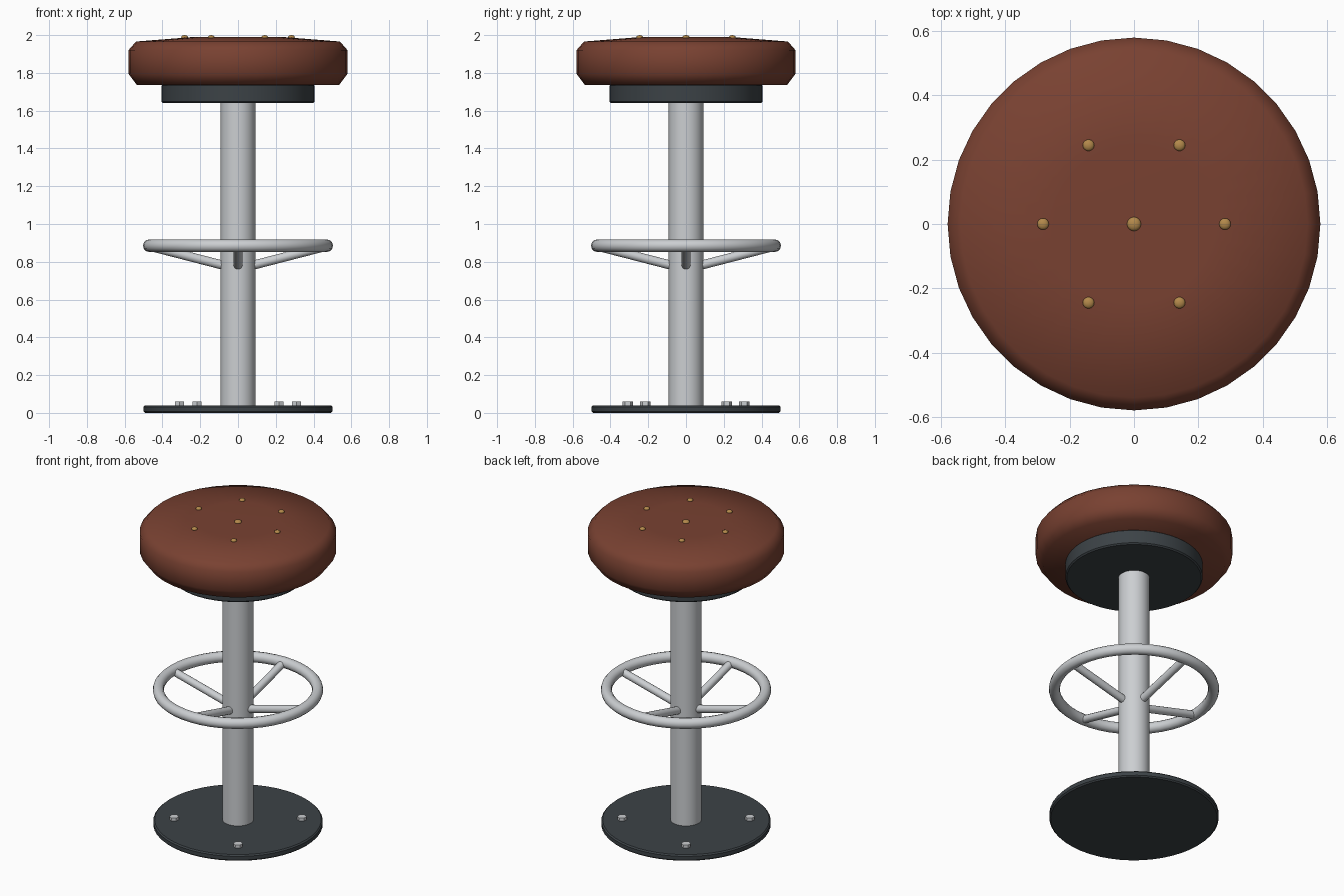
import bpy, bmesh
from math import pi, cos, sin, radians
from mathutils import Vector

cube = bpy.data.objects.get("Cube")
if cube:
    bpy.data.objects.remove(cube, do_unlink=True)


def material(name, rgb):
    m = bpy.data.materials.new(name)
    m.use_nodes = True
    m.diffuse_color = (*rgb, 1)
    m.node_tree.nodes["Principled BSDF"].inputs["Base Color"].default_value = (*rgb, 1)
    return m


leather = material("brown leather", (0.19, 0.053, 0.031))
dark = material("dark metal", (0.045, 0.055, 0.062))
steel = material("polished steel", (0.6, 0.62, 0.64))
brass = material("brass", (0.45, 0.25, 0.07))


def finish(obj, name, mat, angle=None):
    """Name, colour and shade an object; angle None means fully smooth."""
    obj.name = obj.data.name = name
    obj.data.materials.clear()
    obj.data.materials.append(mat)
    bpy.ops.object.select_all(action='DESELECT')
    obj.select_set(True)
    bpy.context.view_layer.objects.active = obj
    if angle is None:
        bpy.ops.object.shade_smooth()
    else:
        bpy.ops.object.shade_smooth_by_angle(angle=radians(angle))
    return obj


def lathe(name, profile, mat, segments=32, angle=30):
    """Turn an (r, z) profile about the z axis."""
    bm = bmesh.new()
    verts = [bm.verts.new((r, 0, z)) for r, z in profile]
    edges = [bm.edges.new(pair) for pair in zip(verts, verts[1:])]
    bmesh.ops.spin(bm, geom=verts + edges, cent=(0, 0, 0), axis=(0, 0, 1),
                   angle=2 * pi, steps=segments)
    bmesh.ops.remove_doubles(bm, verts=bm.verts, dist=1e-4)
    bmesh.ops.recalc_face_normals(bm, faces=bm.faces)
    mesh = bpy.data.meshes.new(name)
    bm.to_mesh(mesh)
    bm.free()
    obj = bpy.data.objects.new(name, mesh)
    bpy.context.collection.objects.link(obj)
    return finish(obj, name, mat, angle)


def disc(name, radius, z0, z1, mat, bevel=0.008):
    """Flat round plate with chamfered rims."""
    return lathe(name, [(0, z0), (radius - bevel, z0), (radius, z0 + bevel),
                        (radius, z1 - bevel), (radius - bevel, z1), (0, z1)], mat, 48)


def rod(name, start, end, radius, mat, sides=16):
    """Cylinder between two points."""
    a, b = Vector(start), Vector(end)
    bpy.ops.mesh.primitive_cylinder_add(
        vertices=sides, radius=radius, depth=(b - a).length, location=(a + b) / 2,
        rotation=(b - a).to_track_quat('Z', 'Y').to_euler())
    return finish(bpy.context.object, name, mat, 30)


def button(name, x, y, z, radius):
    bpy.ops.mesh.primitive_uv_sphere_add(segments=16, ring_count=8, radius=radius,
                                         location=(x, y, z))
    bpy.context.object.scale.z = 0.6
    finish(bpy.context.object, name, brass)


# Base and column
disc("base_plate", 0.5, 0, 0.04, dark)
rod("column", (0, 0, 0.01), (0, 0, 1.66), 0.092, steel, 32)

# Base bolts
for i in range(4):
    a = radians(35 + 90 * i)
    x, y = 0.377 * cos(a), 0.377 * sin(a)
    rod(f"base_bolt_{i + 1}", (x, y, 0.03), (x, y, 0.06), 0.028, steel, 6)

# Foot ring and its sloping spokes
bpy.ops.mesh.primitive_torus_add(major_radius=0.47, minor_radius=0.033,
                                 major_segments=48, minor_segments=12,
                                 location=(0, 0, 0.885))
finish(bpy.context.object, "foot_ring", steel)
for i in range(4):
    c, s = cos(i * pi / 2), sin(i * pi / 2)
    rod(f"foot_ring_spoke_{i + 1}", (0.08 * c, 0.08 * s, 0.782),
        (0.46 * c, 0.46 * s, 0.88), 0.024, steel)

# Seat support and cushion with a slightly dished top
disc("seat_support", 0.405, 1.64, 1.74, dark)
lathe("seat_cushion", [(0, 1.735), (0.535, 1.735), (0.58, 1.795), (0.58, 1.92),
                       (0.54, 1.966), (0.25, 1.989), (0, 1.975)], leather, 36, None)

# Tufting buttons
button("centre_button", 0, 0, 1.978, 0.022)
for i in range(6):
    a = i * pi / 3
    button(f"ring_button_{i + 1}", 0.283 * cos(a), 0.283 * sin(a), 1.989, 0.018)
